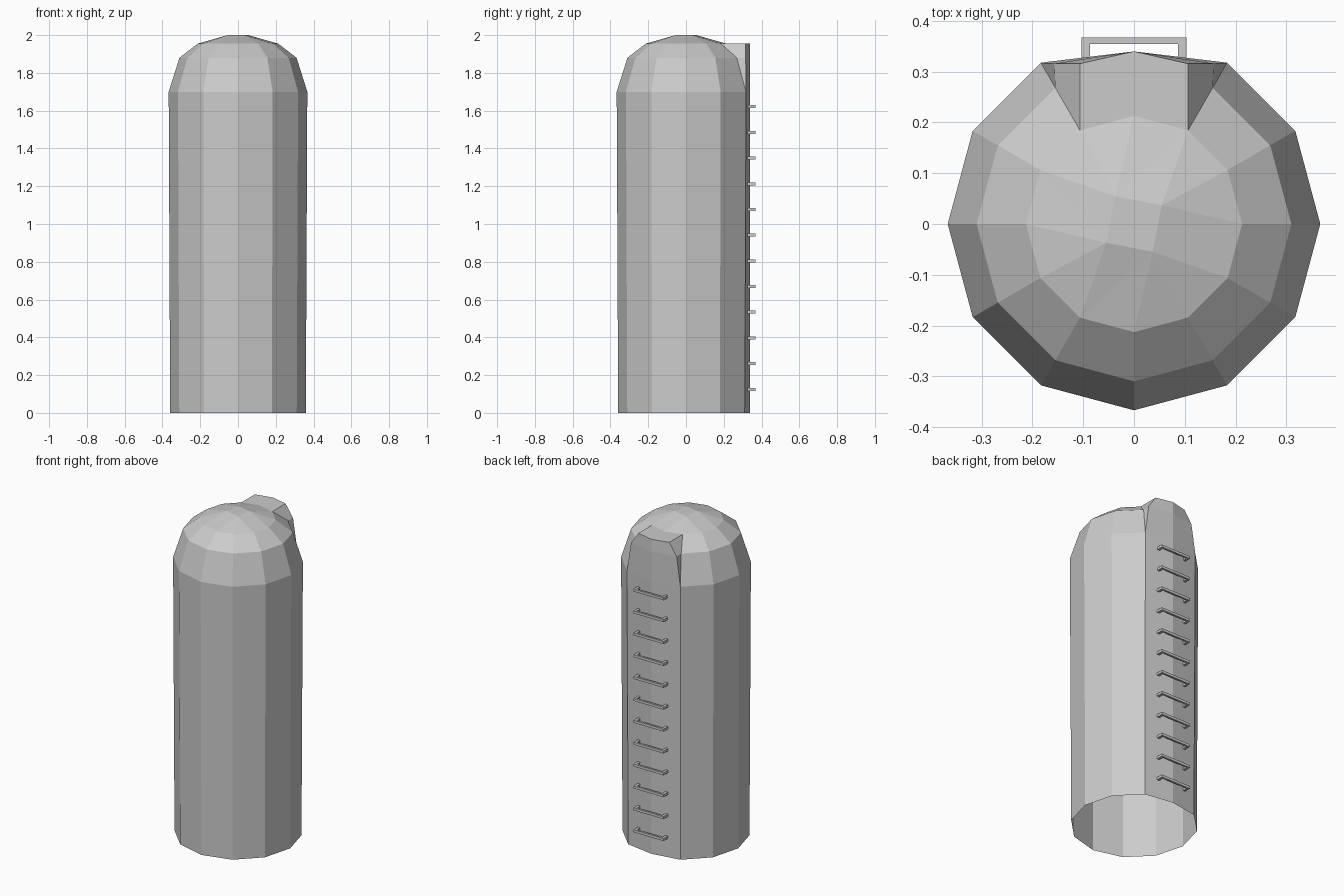
import bpy, bmesh
from math import sin, cos, radians

if "Cube" in bpy.data.objects:
    bpy.data.objects.remove(bpy.data.objects["Cube"])

N = 12
BACK = 3  # ring index that faces +y


def finish(bm, name):
    bmesh.ops.recalc_face_normals(bm, faces=bm.faces)
    mesh = bpy.data.meshes.new(name)
    bm.to_mesh(mesh)
    bm.free()
    obj = bpy.data.objects.new(name, mesh)
    bpy.context.collection.objects.link(obj)
    return obj


# Domed shell: 12 sides, open at the bottom, with a raised flat back panel
bm = bmesh.new()
profile = [(0.359, 0), (0.367, 1.70), (0.31, 1.88), (0.213, 1.955)]
rings = [[bm.verts.new((r * cos(radians(30 * i)), r * sin(radians(30 * i)), z))
          for i in range(N)] for r, z in profile]
for level in range(3):
    lo, hi = rings[level], rings[level + 1]
    for i in range(N):
        if i in (BACK - 1, BACK):
            continue  # replaced by the back panel
        j = (i + 1) % N
        bm.faces.new((lo[i], lo[j], hi[j], hi[i]))

# Crown: four top points fanned to the upper ring
top = rings[3]
cap = [bm.verts.new((0.066 * cos(radians(34 + 90 * k)),
                     0.066 * sin(radians(34 + 90 * k)), 2.0)) for k in range(4)]
for k in range(4):
    a, b, c, d = (top[(3 * k + n) % N] for n in range(4))
    nxt = cap[(k + 1) % 4]
    bm.faces.new((a, b, cap[k]))
    bm.faces.new((b, c, cap[k]))
    bm.faces.new((c, nxt, cap[k]))
    bm.faces.new((c, d, nxt))
bm.faces.new(cap)

# Back panel and hood, both halves meeting at the centre ridge
ridge = [bm.verts.new((0, 0.34, z)) for z in (0, 1.70, 1.88, 1.955)]
for side in (BACK - 1, BACK + 1):
    s = 1 if side < BACK else -1
    base, low, mid, up = (r[side] for r in rings)
    o_mid = bm.verts.new((s * 0.157, 0.316, 1.88))
    o_up = bm.verts.new((s * 0.106, 0.316, 1.955))
    edge = [base, low, o_mid, o_up]
    for n in range(3):
        bm.faces.new((edge[n], ridge[n], ridge[n + 1], edge[n + 1]))
    bm.faces.new((low, o_mid, mid))
    bm.faces.new((mid, o_mid, o_up, up))
    bm.faces.new((up, o_up, ridge[3], top[BACK]))
bmesh.ops.delete(bm, geom=[v for v in bm.verts if not v.link_faces], context='VERTS')
finish(bm, "domed_body")

# Ladder rungs: square-section staples up the back
for n in range(12):
    z = 0.125 + 0.136 * n
    bm = bmesh.new()
    outline = [(-0.103, 0.325), (-0.103, 0.367), (0.103, 0.367), (0.103, 0.325),
               (0.087, 0.325), (0.087, 0.355), (-0.087, 0.355), (-0.087, 0.325)]
    v = [bm.verts.new((x, y, z - 0.008)) for x, y in outline]
    faces = [bm.faces.new([v[i] for i in q])
             for q in ((0, 1, 6, 7), (1, 2, 5, 6), (2, 3, 4, 5))]
    ext = bmesh.ops.extrude_face_region(bm, geom=faces, use_keep_orig=True)
    moved = [g for g in ext["geom"] if isinstance(g, bmesh.types.BMVert)]
    bmesh.ops.translate(bm, verts=moved, vec=(0, 0, 0.016))
    finish(bm, f"ladder_rung_{n + 1}")
